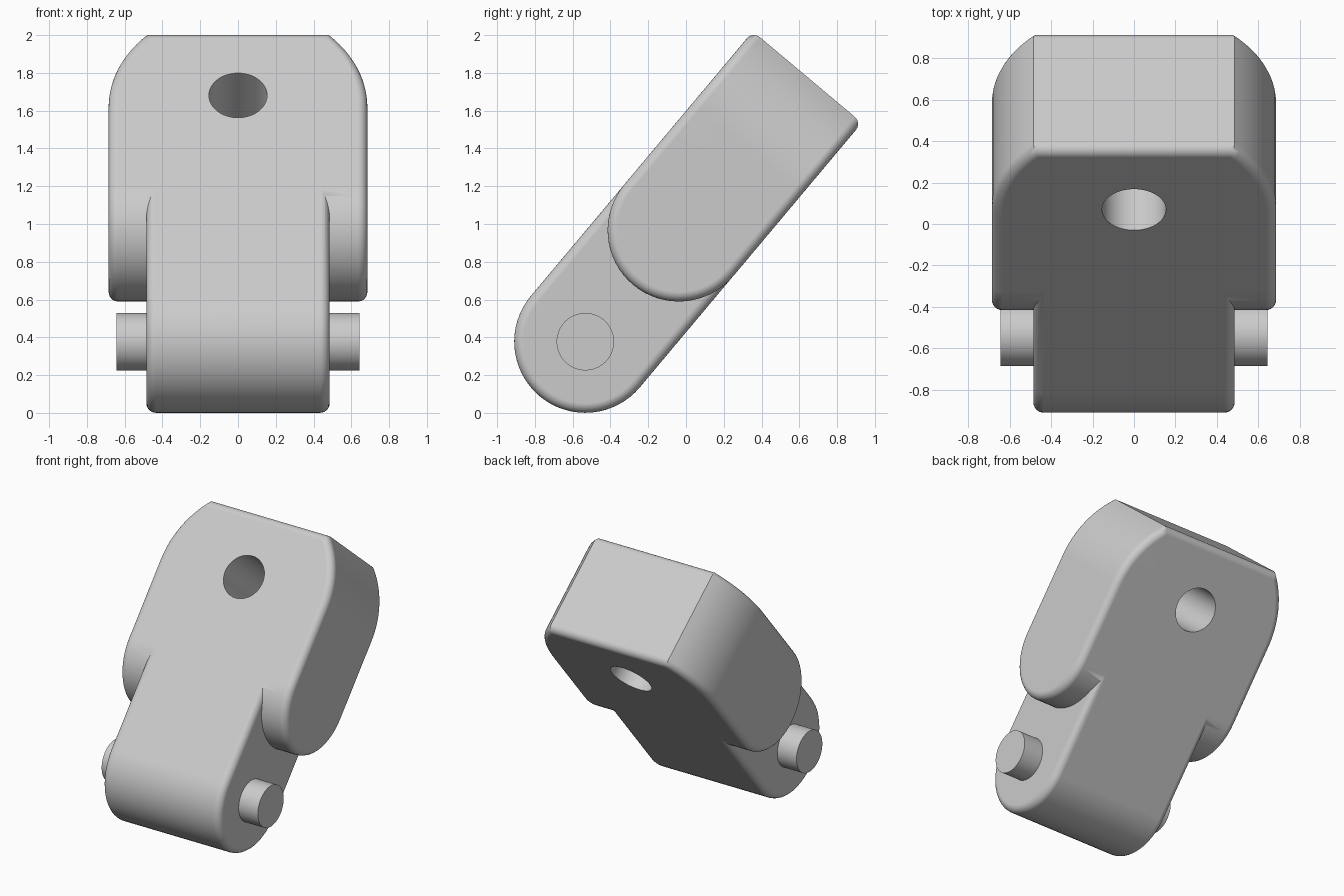
import bpy, bmesh
from math import sin, cos, pi, radians

if "Cube" in bpy.data.objects:
    bpy.data.objects.remove(bpy.data.objects["Cube"])

R = 0.377             # half thickness and radius of the rounded ends
LENGTH = 1.829        # pin centre to flat end
TILT = radians(-40)
ORIGIN = (0, -0.533, R)


def lofted_block(name, stations, bevel):
    """Loft rectangles (height, half width, half thickness) and round the edges."""
    bm = bmesh.new()
    rings = [[bm.verts.new((sx * w, sy * t, z))
              for sx, sy in ((-1, -1), (1, -1), (1, 1), (-1, 1))]
             for z, w, t in stations]
    for a, b in zip(rings, rings[1:]):
        for i in range(4):
            j = (i + 1) % 4
            bm.faces.new((a[i], a[j], b[j], b[i]))
    bm.faces.new(rings[-1])
    bmesh.ops.remove_doubles(bm, verts=bm.verts[:], dist=1e-5)
    bmesh.ops.dissolve_limit(bm, angle_limit=0.01, verts=bm.verts[:], edges=bm.edges[:])
    bmesh.ops.recalc_face_normals(bm, faces=bm.faces[:])
    corners = [e for e in bm.edges if e.calc_face_angle(0) > radians(55)]
    bmesh.ops.bevel(bm, geom=corners, offset=bevel, segments=6, profile=0.5,
                    affect='EDGES', clamp_overlap=True)
    mesh = bpy.data.meshes.new(name)
    bm.to_mesh(mesh)
    bm.free()
    obj = bpy.data.objects.new(name, mesh)
    bpy.context.collection.objects.link(obj)
    return obj


def round_end(centre, width, radius, steps=16):
    return [(centre - radius * cos(pi / 2 * i / steps), width,
             radius * sin(pi / 2 * i / steps)) for i in range(steps + 1)]


def cylinder(name, radius, depth, location, rotation):
    bpy.ops.mesh.primitive_cylinder_add(vertices=64, radius=radius, depth=depth,
                                        location=location, rotation=rotation)
    obj = bpy.context.object
    obj.name = name
    return obj


def combine(target, other, operation):
    mod = target.modifiers.new(operation, 'BOOLEAN')
    mod.operation = operation
    mod.solver = 'EXACT'
    mod.object = other
    bpy.context.view_layer.objects.active = target
    bpy.ops.object.modifier_apply(modifier=mod.name)
    bpy.data.objects.remove(other)


# Wide upper block: rounded lower end, shoulders curving in at the top
W = 0.685
shoulder = LENGTH - W * sin(pi / 4)
arc = [(shoulder + W * sin(pi / 4 * i / 12), W * cos(pi / 4 * i / 12), R)
       for i in range(13)]
body = lofted_block("link_body", round_end(0.77, W, R) + arc, 0.05)

# Narrow lower tongue, a hair thinner so that the union is clean
T = R - 0.0005
tongue = lofted_block("tongue", round_end(0, 0.485, T) + [(0.9, 0.485, T)], 0.05)
combine(body, tongue, 'UNION')

# Through hole near the top
hole = cylinder("hole_cutter", 0.154, 2, (0, 0, 1.386), (pi / 2, 0, 0))
combine(body, hole, 'DIFFERENCE')

# Pivot pin through the tongue
pin = cylinder("pivot_pin", 0.152, 1.286, (0, 0, 0), (0, pi / 2, 0))
bpy.ops.object.transform_apply(location=False, rotation=True, scale=False)

# Tilt the assembly and shade it
for obj in (body, pin):
    obj.location = ORIGIN
    obj.rotation_euler = (TILT, 0, 0)
    bpy.ops.object.select_all(action='DESELECT')
    obj.select_set(True)
    bpy.context.view_layer.objects.active = obj
    bpy.ops.object.shade_smooth_by_angle(angle=radians(30))
    wn = obj.modifiers.new("Weighted normals", 'WEIGHTED_NORMAL')
    wn.keep_sharp = True
